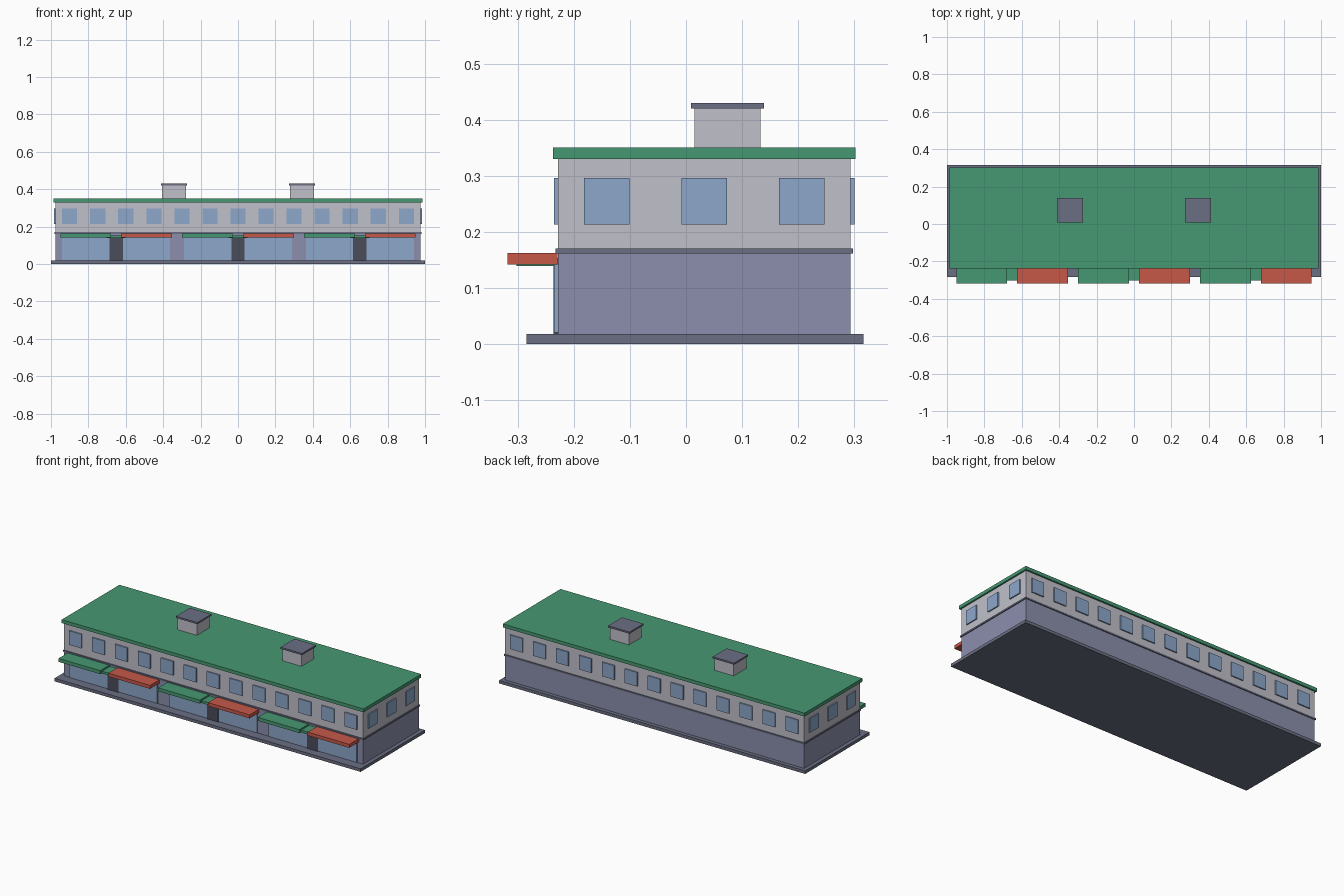
import bpy

cube = bpy.data.objects.get("Cube")
if cube:
    bpy.data.objects.remove(cube, do_unlink=True)


def material(name, rgb):
    # Convert display values to linear
    lin = [((c / 255 + 0.055) / 1.055) ** 2.4 for c in rgb] + [1]
    m = bpy.data.materials.new(name)
    m.use_nodes = True
    m.diffuse_color = lin
    m.node_tree.nodes["Principled BSDF"].inputs["Base Color"].default_value = lin
    return m


pale = material("pale grey wall", (192, 192, 202))
lavender = material("lavender wall", (139, 143, 172))
slate = material("slate trim", (107, 111, 131))
green = material("green", (70, 152, 114))
red = material("red", (199, 88, 73))
glass = material("blue glass", (140, 167, 202))
dark = material("dark door", (74, 76, 90))


def box(name, mat, x, y, z):
    """Box given by its (low, high) range on each axis."""
    corners = [(a, b, c) for a in x for b in y for c in z]
    faces = [(0, 1, 3, 2), (4, 6, 7, 5), (0, 4, 5, 1),
             (2, 3, 7, 6), (0, 2, 6, 4), (1, 5, 7, 3)]
    mesh = bpy.data.meshes.new(name)
    mesh.from_pydata(corners, [], faces)
    mesh.materials.append(mat)
    obj = bpy.data.objects.new(name, mesh)
    bpy.context.collection.objects.link(obj)
    return obj


def span(centre, width):
    return (centre - width / 2, centre + width / 2)


WALL_X = 0.977
FRONT, BACK = -0.228, 0.293
PANE = 0.007
SILL = (0.213, 0.296)

# Building mass
MID = (FRONT + BACK) / 2
DEPTH = BACK - FRONT
box("base_slab", slate, (-1, 1), (-0.284, 0.316), (0, 0.018))
box("ground_floor", lavender, (-WALL_X, WALL_X), (FRONT, BACK), (0.018, 0.161))
box("floor_band", slate, span(0, 1.964), span(MID, DEPTH + 0.01), (0.161, 0.17))
box("upper_floor", pale, (-WALL_X, WALL_X), (FRONT, BACK), (0.17, 0.33))
box("roof", green, span(0, 1.972), span(MID, DEPTH + 0.018), (0.33, 0.35))

# Upper windows along front and back
for i in range(13):
    x = span((i - 6) * 0.15, 0.081)
    box(f"front_window_{i}", glass, x, (FRONT - PANE, FRONT), SILL)
    box(f"back_window_{i}", glass, x, (BACK, BACK + PANE), SILL)

# Upper windows on both ends
for i in range(3):
    y = span(MID + (i - 1) * 0.174, 0.081)
    box(f"left_window_{i}", glass, (WALL_X, WALL_X + PANE), y, SILL)
    box(f"right_window_{i}", glass, (-WALL_X - PANE, -WALL_X), y, SILL)

# Three shops: two display panes around a door with a small canopy
for i in range(3):
    cx = (i - 1) * 0.652
    for side in (-1, 1):
        box(f"shop_glass_{i}_{side}", glass, span(cx + side * 0.162, 0.252),
            (FRONT - PANE, FRONT), (0.021, 0.142))
    box(f"shop_door_{i}", dark, span(cx, 0.072), (FRONT - 0.008, FRONT), (0.018, 0.139))
    box(f"door_canopy_{i}", green, span(cx, 0.1), (-0.302, FRONT), (0.139, 0.153))

# Alternating awnings
for i in range(6):
    box(f"awning_{i}", red if i % 2 else green, span((i - 2.5) * 0.3255, 0.272),
        (-0.318, -0.229), (0.1415, 0.162))

# Roof vents with caps
for name, cx in (("left", 0.342), ("right", -0.342)):
    box(f"{name}_vent", pale, span(cx, 0.126), span(0.074, 0.118), (0.35, 0.42))
    box(f"{name}_vent_cap", slate, span(cx, 0.14), span(0.074, 0.13), (0.42, 0.43))
